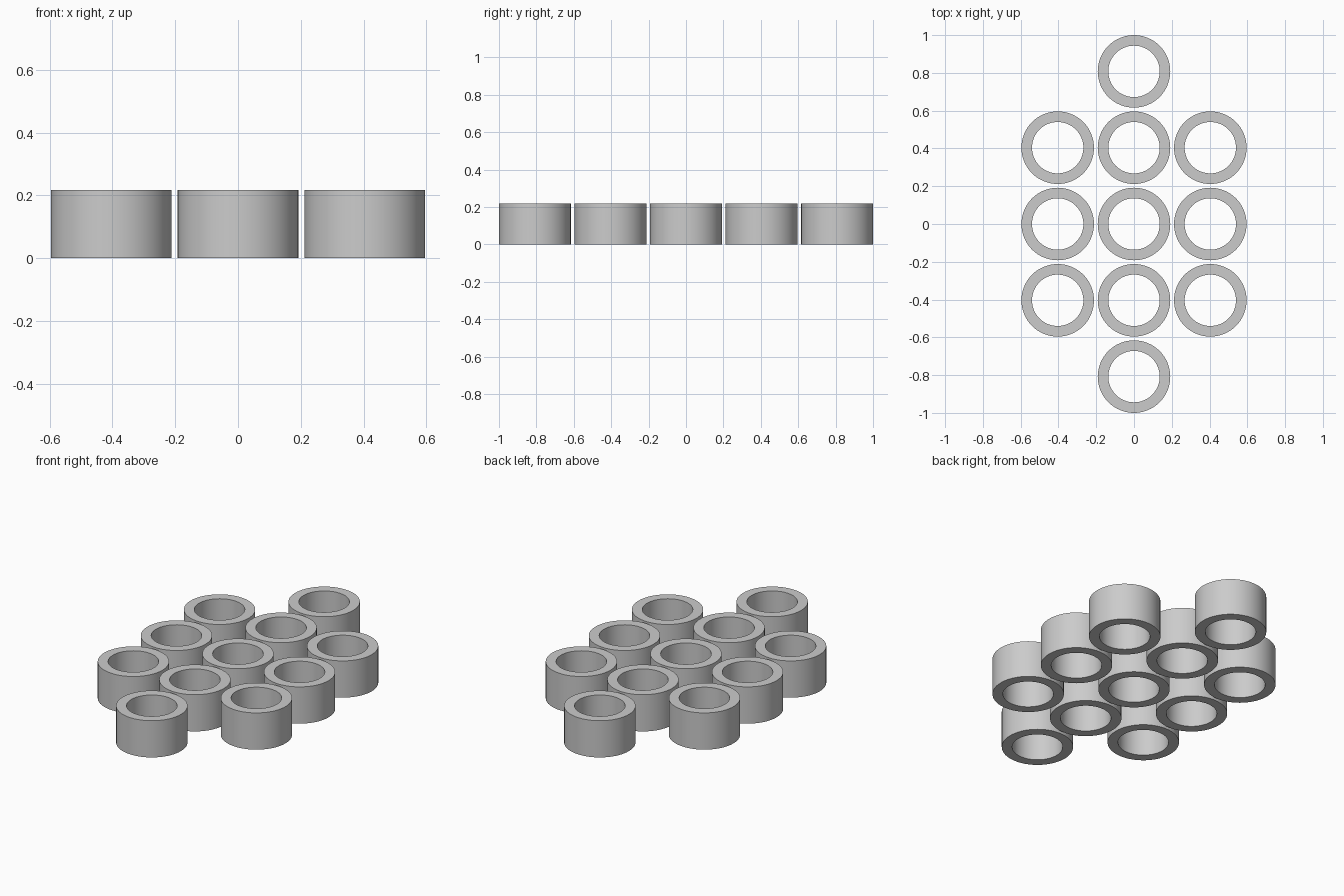
import bpy, bmesh, math

if "Cube" in bpy.data.objects:
    bpy.data.objects.remove(bpy.data.objects["Cube"])

R_OUT, R_IN, HEIGHT, PITCH, SEGS = 0.192, 0.136, 0.218, 0.404, 64

grey = bpy.data.materials.new("light grey")
grey.diffuse_color = (0.6, 0.6, 0.6, 1)
grey.use_nodes = True
grey.node_tree.nodes["Principled BSDF"].inputs["Base Color"].default_value = grey.diffuse_color


def ring_mesh():
    """Open tube: a rectangular section swept round the z axis."""
    bm = bmesh.new()
    section = [(R_OUT, 0), (R_OUT, HEIGHT), (R_IN, HEIGHT), (R_IN, 0)]
    loops = []
    for i in range(SEGS):
        a = 2 * math.pi * i / SEGS
        loops.append([bm.verts.new((r * math.cos(a), r * math.sin(a), z))
                      for r, z in section])
    for i in range(SEGS):
        p, q = loops[i], loops[(i + 1) % SEGS]
        for j in range(4):
            k = (j + 1) % 4
            face = bm.faces.new((p[j], q[j], q[k], p[k]))
            face.smooth = j in (0, 2)  # curved walls smooth, rims flat
    bmesh.ops.recalc_face_normals(bm, faces=bm.faces)
    for e in bm.edges:
        if e.calc_face_angle(0) > math.radians(30):
            e.smooth = False
    mesh = bpy.data.meshes.new("ring")
    bm.to_mesh(mesh)
    bm.free()
    mesh.materials.append(grey)
    return mesh


# Rings: five down the middle column, three in each side column
mesh = ring_mesh()
for name, col, half in (("left", -1, 1), ("middle", 0, 2), ("right", 1, 1)):
    for row in range(-half, half + 1):
        ring = bpy.data.objects.new(f"{name}_ring_{row + half + 1}", mesh)
        ring.location = (col * PITCH, row * PITCH, 0)
        bpy.context.collection.objects.link(ring)
